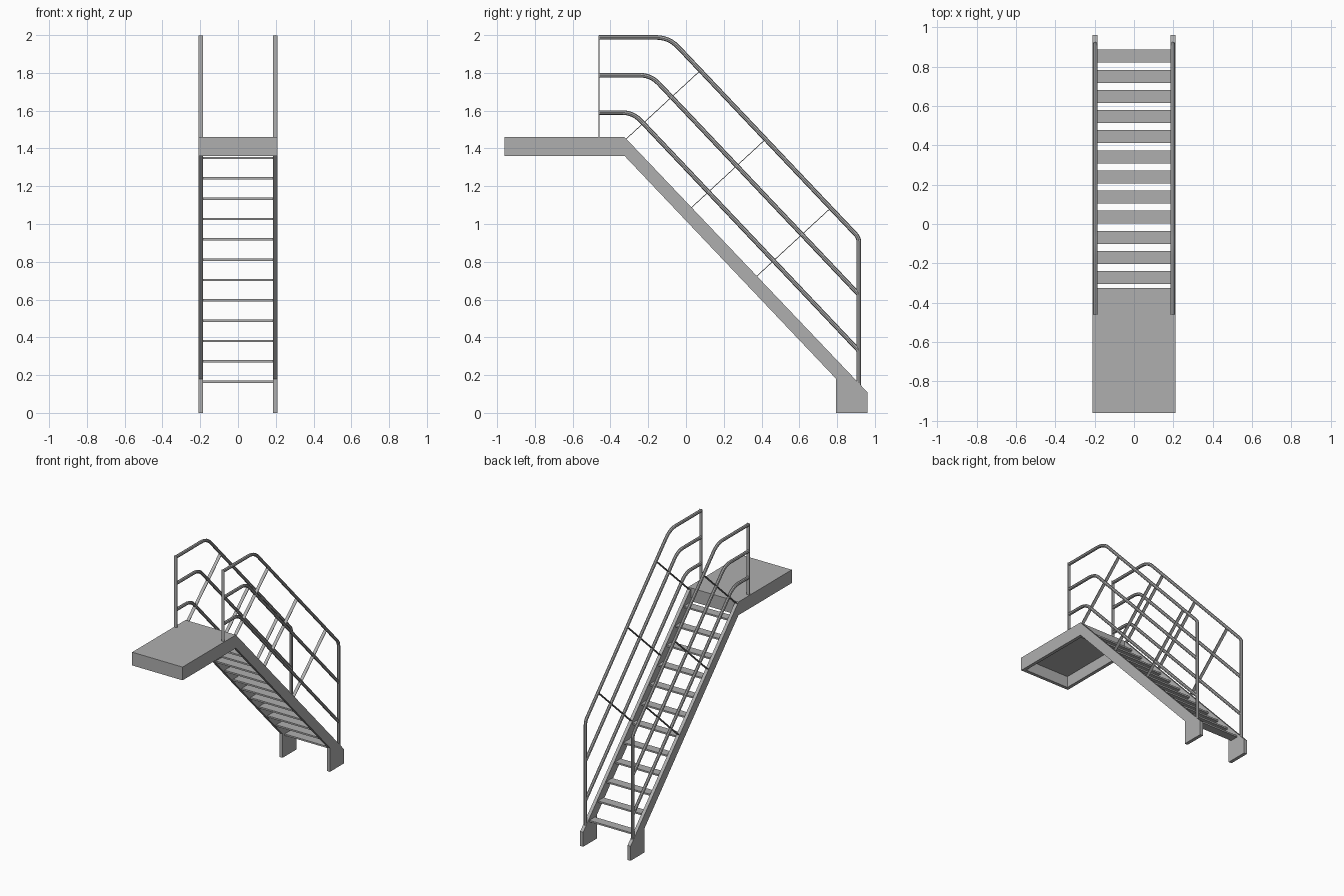
import bpy, bmesh
from mathutils import Vector

cube = bpy.data.objects.get("Cube")
if cube:
    bpy.data.objects.remove(cube, do_unlink=True)

grey = bpy.data.materials.new("steel_grey")
grey.use_nodes = True
GREY = (0.43, 0.43, 0.43, 1)
grey.diffuse_color = GREY
grey.node_tree.nodes["Principled BSDF"].inputs["Base Color"].default_value = GREY

HALF, WALL = 0.21, 0.025      # half width, side plate thickness
SIDE_X = HALF - WALL / 2
SLOPE = 1.055                 # drop per unit of run
TOP, BOTTOM = 1.46, 1.36      # platform heights
FRONT, NOSE, BACK = -0.96, -0.325, 0.96


def finish(name, bm):
    bmesh.ops.recalc_face_normals(bm, faces=bm.faces)
    mesh = bpy.data.meshes.new(name)
    bm.to_mesh(mesh)
    bm.free()
    mesh.materials.append(grey)
    obj = bpy.data.objects.new(name, mesh)
    bpy.context.collection.objects.link(obj)
    return obj


def extrude_profile(name, points, x0, x1):
    """Extrude a (y, z) outline from x0 to x1."""
    bm = bmesh.new()
    face = bm.faces.new([bm.verts.new((x0, y, z)) for y, z in points])
    new = bmesh.ops.extrude_face_region(bm, geom=[face])["geom"]
    verts = [v for v in new if isinstance(v, bmesh.types.BMVert)]
    bmesh.ops.translate(bm, verts=verts, vec=(x1 - x0, 0, 0))
    return finish(name, bm)


def box(name, x0, x1, y0, y1, z0, z1):
    return extrude_profile(name, [(y0, z0), (y1, z0), (y1, z1), (y0, z1)], x0, x1)


def flat_bar(name, x, start, end, thick=0.004, width=0.024):
    """Thin flat bar between two (y, z) points, broad across x."""
    a, b = Vector(start), Vector(end)
    d = (b - a).normalized()
    n = Vector((-d.y, d.x)) * thick / 2
    return extrude_profile(name, [a - n, b - n, b + n, a + n], x - width / 2, x + width / 2)


def fillet(points, lengths, steps=6):
    """Round each inner corner of a (y, z) path."""
    pts = [Vector(p) for p in points]
    path = [pts[0]]
    for prev, p, nxt, t in zip(pts, pts[1:], pts[2:], lengths):
        a = p + (prev - p).normalized() * t
        b = p + (nxt - p).normalized() * t
        for i in range(steps + 1):
            s = i / steps
            path.append(a * (1 - s) ** 2 + p * 2 * s * (1 - s) + b * s ** 2)
    return path + [pts[-1]]


def tube(name, x, path, radius=0.012):
    curve = bpy.data.curves.new(name, "CURVE")
    curve.dimensions = "3D"
    curve.bevel_depth = radius
    curve.bevel_resolution = 2
    curve.use_fill_caps = True
    spline = curve.splines.new("POLY")
    spline.points.add(len(path) - 1)
    for point, (y, z) in zip(spline.points, path):
        point.co = (x, y, z, 1)
    obj = bpy.data.objects.new(name, curve)
    bpy.context.collection.objects.link(obj)
    bpy.ops.object.select_all(action="DESELECT")
    obj.select_set(True)
    bpy.context.view_layer.objects.active = obj
    bpy.ops.object.convert(target="MESH")
    obj = bpy.context.object
    obj.data.materials.clear()
    obj.data.materials.append(grey)
    bpy.ops.object.shade_smooth_by_angle()


# Platform: thin deck with end walls, open underneath
inner = HALF - WALL
box("platform_deck", -inner, inner, FRONT, NOSE, TOP - 0.015, TOP)
box("platform_front_wall", -inner, inner, FRONT, FRONT + WALL, BOTTOM, TOP - 0.015)
box("platform_back_wall", -inner, inner, NOSE - WALL, NOSE, BOTTOM, TOP - 0.015)

# Treads
for i in range(12):
    y, z = 0.82 - i * 0.1023, 0.165 + i * 0.1077
    box(f"tread_{i + 1}", -inner, inner, y, y + 0.066, z - 0.006, z + 0.006)

side_outline = [(FRONT, TOP), (NOSE, TOP), (BACK, 0.11), (BACK, 0), (0.795, 0),
                (0.795, 0.18), (NOSE, BOTTOM), (FRONT, BOTTOM)]
RAIL_START, POST_Y = -0.46, 0.915

for side, s in (("left", 1), ("right", -1)):
    x = s * SIDE_X
    # Side plate: platform wall, stringer and foot in one piece
    extrude_profile(f"{side}_stringer", side_outline, x - WALL / 2, x + WALL / 2)

    # Handrail running down into the bottom post
    bend = -0.09
    rail_end = 1.988 - SLOPE * (POST_Y - bend)
    tube(f"{side}_handrail", x, fillet(
        [(RAIL_START, 1.988), (bend, 1.988), (POST_Y, rail_end), (POST_Y, 0.14)],
        (0.07, 0.025)))

    # Middle and lower rails
    for label, z, bend in (("middle", 1.788, -0.186), ("lower", 1.59, -0.28)):
        end = z - SLOPE * (POST_Y - bend)
        tube(f"{side}_{label}_rail", x, fillet(
            [(RAIL_START, z), (bend, z), (POST_Y, end)], (0.06,)))

    # Flat upright on the platform and flat braces square to the slope
    flat_bar(f"{side}_platform_post", x, (RAIL_START, TOP), (RAIL_START, 1.999))
    for i in range(3):
        y, z = -0.317 + i * 0.345, 1.45 - i * 0.364
        flat_bar(f"{side}_brace_{i + 1}", x, (y, z), (y + 0.388, z + 0.358))
